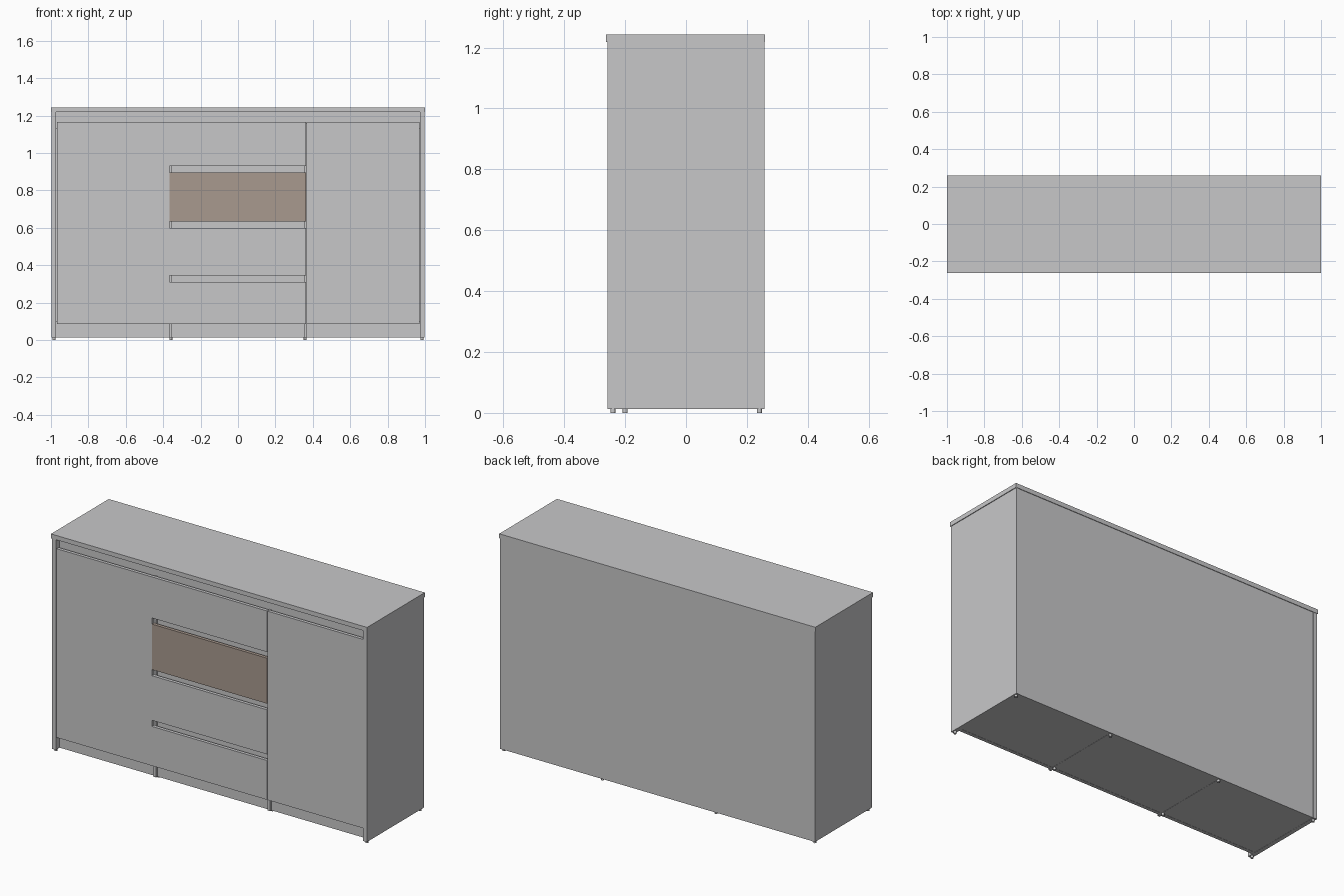
import bpy, bmesh
from mathutils import Matrix, Vector

if "Cube" in bpy.data.objects:
    bpy.data.objects.remove(bpy.data.objects["Cube"])


def material(name, rgb):
    m = bpy.data.materials.new(name)
    m.diffuse_color = (*rgb, 1.0)
    m.use_nodes = True
    m.node_tree.nodes["Principled BSDF"].inputs["Base Color"].default_value = m.diffuse_color
    return m


GREY = material("light grey laminate", (0.575, 0.575, 0.583))
BROWN = material("brown wood panel", (0.397, 0.323, 0.275))


def finish(name, bm, mat):
    mesh = bpy.data.meshes.new(name)
    bm.to_mesh(mesh)
    bm.free()
    mesh.materials.append(mat)
    ob = bpy.data.objects.new(name, mesh)
    bpy.context.collection.objects.link(ob)
    return ob


def board(name, x, y, z, mat=GREY):
    """Rectangular board given by its min/max on each axis."""
    bm = bmesh.new()
    size = Vector((x[1] - x[0], y[1] - y[0], z[1] - z[0]))
    mid = Vector((x[1] + x[0], y[1] + y[0], z[1] + z[0])) / 2
    bmesh.ops.create_cube(bm, size=1, matrix=Matrix.Translation(mid) @ Matrix.Diagonal((*size, 1)))
    return finish(name, bm, mat)


def foot(name, x, y):
    bm = bmesh.new()
    bmesh.ops.create_cone(bm, cap_ends=True, segments=16, radius1=0.008, radius2=0.008,
                          depth=0.016, matrix=Matrix.Translation((x, y, 0.008)))
    return finish(name, bm, GREY)


BASE, TOP = 0.013, 1.218      # carcass underside and top
FRONT, BACK = -0.258, 0.258   # carcass depth
RAIL = -0.223                 # face of the recessed rails
SIDE = 0.972                  # inner face of the side panels
DIV = 0.365                   # outer face of the dividers
DOOR = (-0.257, -0.238)       # thickness of the fronts

# Top
board("top_panel", (-1, 1), (-0.262, 0.26), (TOP, 1.243))

# Sides, dividers
for s, tag in ((-1, "left"), (1, "right")):
    board(f"side_panel_{tag}", sorted((s * SIDE, s * 0.996)), (FRONT, BACK), (BASE, TOP))
    board(f"divider_{tag}", sorted((s * 0.353, s * (DIV + 0.004))), (-0.236, 0.25), (BASE, 1.16))

# Back, bottom, plinth and top rail
board("back_panel", (-SIDE, SIDE), (0.25, 0.2565), (BASE, TOP))
board("bottom_panel", (-SIDE, SIDE), (RAIL, 0.25), (BASE + 0.001, 0.035))
board("plinth", (-SIDE, SIDE), (RAIL, RAIL + 0.02), (BASE, 0.10))
board("top_rail", (-SIDE, SIDE), (RAIL, RAIL + 0.02), (1.13, TOP))

# Doors
board("door_left", (-0.968, -DIV), DOOR, (0.085, 1.165))
board("door_right", (DIV + 0.002, SIDE - 0.001), DOOR, (0.085, 1.165))

# Drawer fronts with open grip gaps between them, one in brown
drawers = ((0.085, 0.31), (0.345, 0.60), (0.635, 0.895), (0.93, 1.165))
for i, z in enumerate(drawers):
    board(f"drawer_front_{i + 1}", (-DIV, DIV - 0.001), DOOR, z, BROWN if i == 2 else GREY)
    if i < 3:
        board(f"grip_rail_{i + 1}", (-0.353, 0.353), (RAIL, RAIL + 0.02),
              (z[1] - 0.03, z[1] + 0.065))

# Feet
for i, x in enumerate((-0.984, -0.359, 0.359, 0.984)):
    foot(f"front_foot_{i + 1}", x, -0.24 if abs(x) > 0.5 else -0.20)
    foot(f"back_foot_{i + 1}", x, 0.241)
